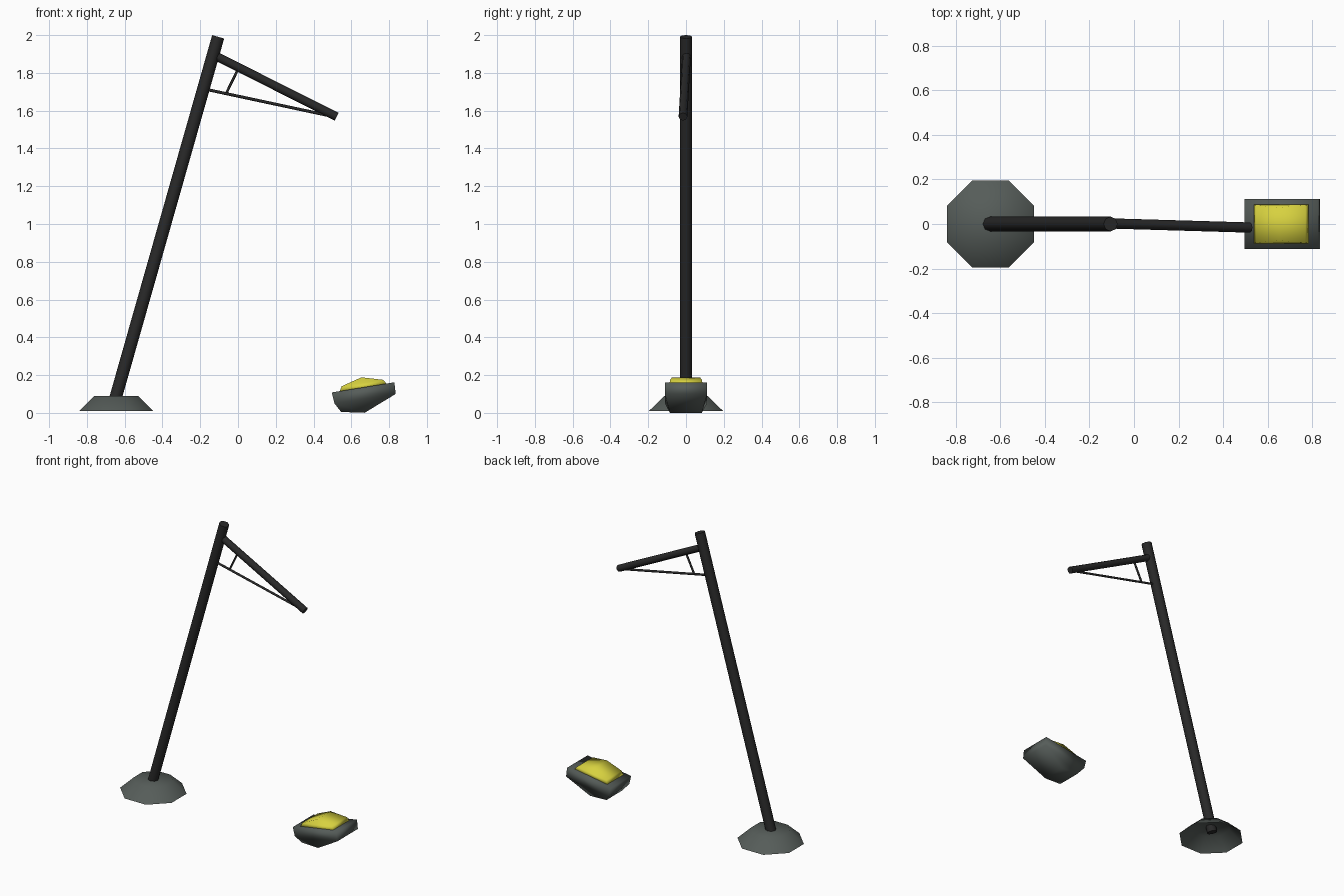
import bpy, bmesh, math
from mathutils import Vector, Matrix

if "Cube" in bpy.data.objects:
    bpy.data.objects.remove(bpy.data.objects["Cube"])


def material(name, rgb):
    m = bpy.data.materials.new(name)
    m.diffuse_color = (*rgb, 1)
    m.use_nodes = True
    m.node_tree.nodes["Principled BSDF"].inputs["Base Color"].default_value = m.diffuse_color
    return m


BLACK = material("black metal", (0.022, 0.022, 0.022))
GREY = material("weathered grey", (0.092, 0.108, 0.100))
YELLOW = material("lamp yellow", (0.68, 0.64, 0.05))


def finish(name, bm, mat, matrix=Matrix(), angle=None):
    bmesh.ops.recalc_face_normals(bm, faces=bm.faces)
    me = bpy.data.meshes.new(name)
    bm.to_mesh(me)
    bm.free()
    me.materials.append(mat)
    ob = bpy.data.objects.new(name, me)
    ob.matrix_world = matrix
    bpy.context.collection.objects.link(ob)
    bpy.ops.object.select_all(action='DESELECT')
    ob.select_set(True)
    bpy.context.view_layer.objects.active = ob
    if angle:
        bpy.ops.object.shade_smooth_by_angle(angle=math.radians(angle))
    else:
        bpy.ops.object.shade_smooth()
    return ob


def rod(name, a, b, radius, sides=8):
    a, b = Vector(a), Vector(b)
    bm = bmesh.new()
    bmesh.ops.create_cone(bm, cap_ends=True, segments=sides, radius1=radius,
                          radius2=radius, depth=(b - a).length)
    rot = (b - a).to_track_quat('Z', 'Y').to_matrix().to_4x4()
    return finish(name, bm, BLACK, Matrix.Translation((a + b) / 2) @ rot, 60)


def loft(name, rings, mat, matrix):
    """Each ring: x left, z left, x right, z right, half width in y."""
    bm = bmesh.new()
    loops = [[bm.verts.new(p) for p in ((xl, -w, zl), (xr, -w, zr), (xr, w, zr), (xl, w, zl))]
             for xl, zl, xr, zr, w in rings]
    for lo, hi in zip(loops, loops[1:]):
        for i in range(4):
            j = (i + 1) % 4
            bm.faces.new((lo[i], lo[j], hi[j], hi[i]))
    bm.faces.new(loops[0])
    bm.faces.new(loops[-1])
    bmesh.ops.remove_doubles(bm, verts=bm.verts, dist=0.0005)
    return finish(name, bm, mat, matrix)


# Octagonal foot, hollow underneath
bm = bmesh.new()
k = 1 / math.cos(math.pi / 8)
bmesh.ops.create_cone(bm, cap_ends=True, segments=8, radius1=0.196 * k,
                      radius2=0.115 * k, depth=0.08)
bmesh.ops.rotate(bm, verts=bm.verts, matrix=Matrix.Rotation(math.pi / 8, 3, 'Z'))
# make sure the flats face the axes
if abs(max(v.co.x for v in bm.verts) - 0.196) > 0.002:
    bmesh.ops.rotate(bm, verts=bm.verts, matrix=Matrix.Rotation(math.pi / 8, 3, 'Z'))
under = [f for f in bm.faces if all(v.co.z < 0 for v in f.verts)]
bmesh.ops.delete(bm, geom=under, context='FACES_ONLY')
foot = finish("foot", bm, GREY, Matrix.Translation((-0.645, 0, 0.05)))

# Leaning pole, drooping arm and its braces
rod("pole", (-0.655, 0, 0.055), (-0.105, 0, 1.991), 0.033)
rod("arm", (-0.125, 0.003, 1.893), (0.522, -0.016, 1.568), 0.023)
rod("long_brace", (-0.165, 0, 1.712), (0.49, -0.015, 1.572), 0.008, 6)
rod("short_brace", (0.0, 0, 1.82), (-0.063, 0, 1.69), 0.007, 6)

# Fallen lamp head, lying upside down on the ground
lamp = Matrix.Translation((0.662, 0, 0.135)) @ Matrix.Rotation(math.radians(-9.2), 4, 'Y')
loft("lamp_housing", [(-0.168, 0, 0.168, 0, 0.112),
                      (-0.163, -0.06, 0.165, -0.062, 0.112),
                      (-0.135, -0.110, -0.013, -0.134, 0.085)], GREY, lamp)
loft("lamp_glass", [(-0.127, -0.004, 0.127, -0.004, 0.088),
                    (-0.111, 0.024, 0.113, 0.022, 0.084),
                    (0, 0.054, 0, 0.054, 0.074)], YELLOW, lamp)
